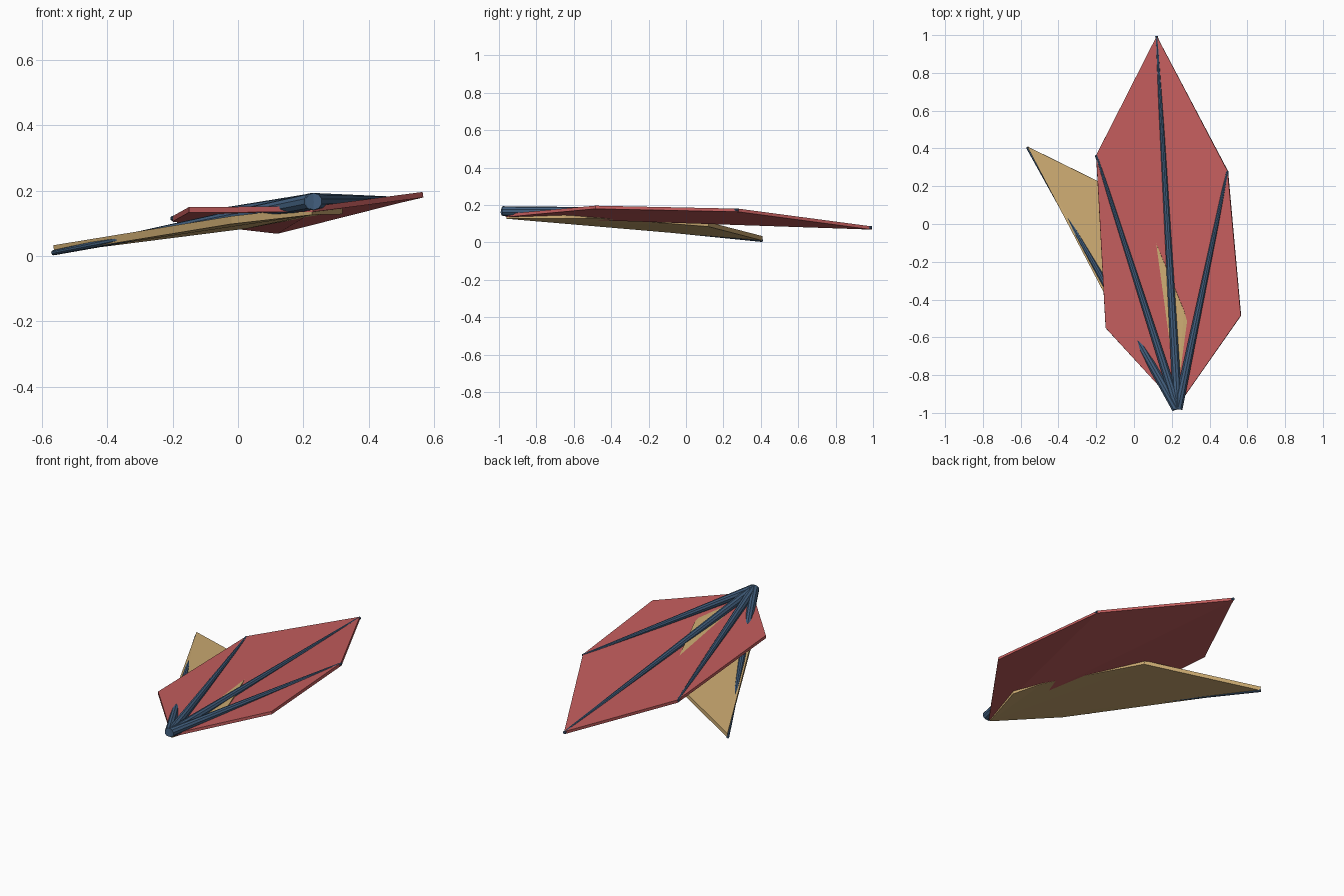
import bpy
import bmesh
from mathutils import Vector

if "Cube" in bpy.data.objects:
    bpy.data.objects.remove(bpy.data.objects["Cube"], do_unlink=True)


def material(name, rgb):
    mat = bpy.data.materials.new(name)
    mat.use_nodes = True
    mat.diffuse_color = (*rgb, 1)
    mat.node_tree.nodes["Principled BSDF"].inputs["Base Color"].default_value = (*rgb, 1)
    return mat


RED = material("muted_red", (0.55, 0.11, 0.11))
TAN = material("sand_tan", (0.61, 0.41, 0.17))
BLUE = material("slate_blue", (0.055, 0.115, 0.21))


def add_object(name, bm, mat):
    mesh = bpy.data.meshes.new(name)
    bm.to_mesh(mesh)
    bm.free()
    mesh.materials.append(mat)
    obj = bpy.data.objects.new(name, mesh)
    bpy.context.collection.objects.link(obj)
    return obj


def panel(name, outline, thickness, mat):
    """Folded sheet: a fan of triangles from the first point, thickened downwards."""
    bm = bmesh.new()
    root, *rim = [bm.verts.new(p) for p in outline]
    for a, b in zip(rim, rim[1:]):
        bm.faces.new((root, a, b))
    obj = add_object(name, bm, mat)
    solid = obj.modifiers.new("thickness", "SOLIDIFY")
    solid.thickness = thickness
    solid.offset = -1


def rib(name, start, end, r_start, r_end):
    """Tapered rod between two points."""
    start, end = Vector(start), Vector(end)
    axis = end - start
    bm = bmesh.new()
    bmesh.ops.create_cone(bm, cap_ends=True, segments=10, radius1=r_start,
                          radius2=r_end, depth=axis.length)
    bmesh.ops.rotate(bm, verts=bm.verts, matrix=axis.to_track_quat("Z", "Y").to_matrix())
    bmesh.ops.translate(bm, verts=bm.verts, vec=(start + end) / 2)
    obj = add_object(name, bm, BLUE)
    bpy.ops.object.select_all(action="DESELECT")
    obj.select_set(True)
    bpy.context.view_layer.objects.active = obj
    bpy.ops.object.shade_smooth_by_angle()


# Large upper panel, folded along its ribs
tip, left_tip, right_tip = (0.12, 0.995, 0.085), (0.495, 0.28, 0.18), (-0.2, 0.365, 0.122)
panel("upper_panel",
      [(0.23, -0.965, 0.152), (0.565, -0.485, 0.196), left_tip, tip, right_tip,
       (-0.15, -0.55, 0.15)], 0.017, RED)

# Smaller lower panel, swung out to the right and crossing the upper one
panel("lower_panel",
      [(0.225, -0.96, 0.15), (0.32, -0.65, 0.152), (0.265, -0.46, 0.153),
       (0.025, 0.12, 0.108), (-0.565, 0.41, 0.033), (-0.02, -0.63, 0.122)], 0.024, TAN)

# Ribs fanning out from the shared root
root = (0.232, -0.98, 0.167)
for name, end in (("left_rib", left_tip), ("middle_rib", tip), ("right_rib", right_tip)):
    rib(name, root, Vector(end) - Vector((0, 0, 0.007)), 0.026, 0.008)
rib("lower_rib", (0.225, -0.978, 0.167), (-0.565, 0.407, 0.01), 0.026, 0.008)
